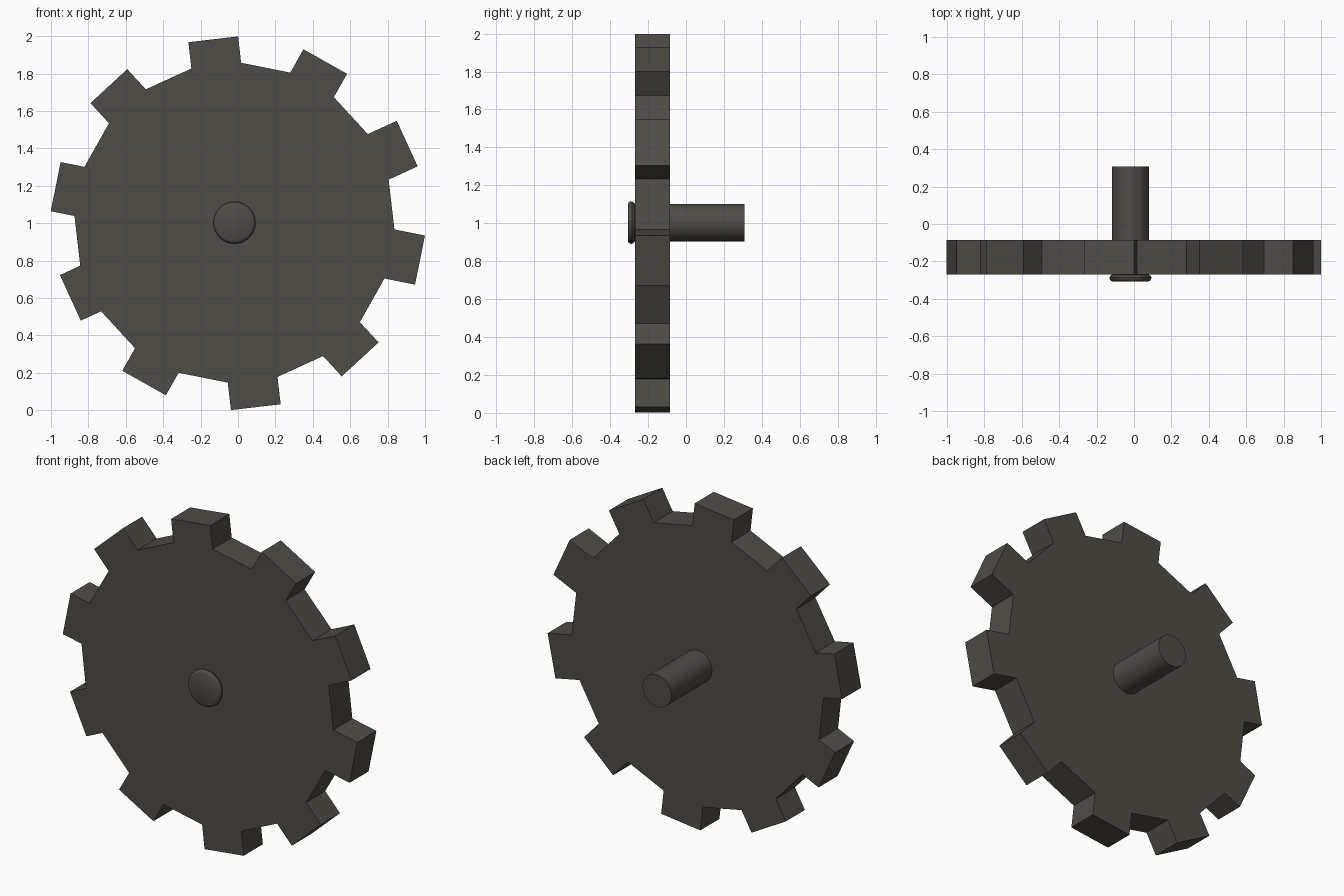
import bpy, bmesh, math
from mathutils import Vector

if "Cube" in bpy.data.objects:
    bpy.data.objects.remove(bpy.data.objects["Cube"])

CX, CZ = -0.019, 1.003

metal = bpy.data.materials.new("dark warm grey")
metal.diffuse_color = (0.078, 0.072, 0.06, 1)
metal.use_nodes = True
metal.node_tree.nodes["Principled BSDF"].inputs["Base Color"].default_value = metal.diffuse_color


def finish(bm, name, smooth=False):
    bmesh.ops.recalc_face_normals(bm, faces=bm.faces[:])
    me = bpy.data.meshes.new(name)
    bm.to_mesh(me)
    bm.free()
    me.materials.append(metal)
    ob = bpy.data.objects.new(name, me)
    bpy.context.collection.objects.link(ob)
    if smooth:
        bpy.ops.object.select_all(action='DESELECT')
        ob.select_set(True)
        bpy.context.view_layer.objects.active = ob
        bpy.ops.object.shade_smooth_by_angle(angle=math.radians(30))
    return ob


def lathe(name, profile, n=48):
    """Closed solid turned around the axle line; profile is (radius, y)."""
    bm = bmesh.new()
    rings = [[bm.verts.new((CX + r * math.cos(math.tau * i / n), y,
                            CZ + r * math.sin(math.tau * i / n)))
              for i in range(n)] for r, y in profile]
    for a, b in zip(rings, rings[1:]):
        for i in range(n):
            j = (i + 1) % n
            bm.faces.new((a[i], a[j], b[j], b[i]))
    bm.faces.new(rings[0])
    bm.faces.new(rings[-1])
    return finish(bm, name, True)


# gear disc: 20-sided body, every second side pulled out into a tooth
tips = [0.987, 0.989, 1.016, 1.012, 0.993, 0.993, 0.984, 0.965, 0.975, 0.992]
ROOT = 0.856
outline = []
for k, tip in enumerate(tips):
    a = math.radians(96.6 - 36 * k)
    out = Vector((math.cos(a), math.sin(a)))
    side = Vector((out.y, -out.x)) * ROOT * math.sin(math.radians(9))
    base = out * ROOT * math.cos(math.radians(9))
    outline += [base - side, out * tip - side, out * tip + side, base + side]

bm = bmesh.new()
face = bm.faces.new([bm.verts.new((CX + p.x, -0.27, CZ + p.y)) for p in outline])
ext = bmesh.ops.extrude_face_region(bm, geom=[face], use_keep_orig=True)
bmesh.ops.translate(bm, vec=(0, 0.185, 0),
                    verts=[v for v in ext["geom"] if isinstance(v, bmesh.types.BMVert)])
finish(bm, "gear_disc")

# axle out of the back, rounded button head on the front
lathe("axle", [(0.098, -0.2), (0.098, 0.308)])
lathe("axle_head", [(0.1, -0.265), (0.1, -0.272), (0.108, -0.278), (0.112, -0.286),
                    (0.111, -0.294), (0.106, -0.302), (0.097, -0.307)])
